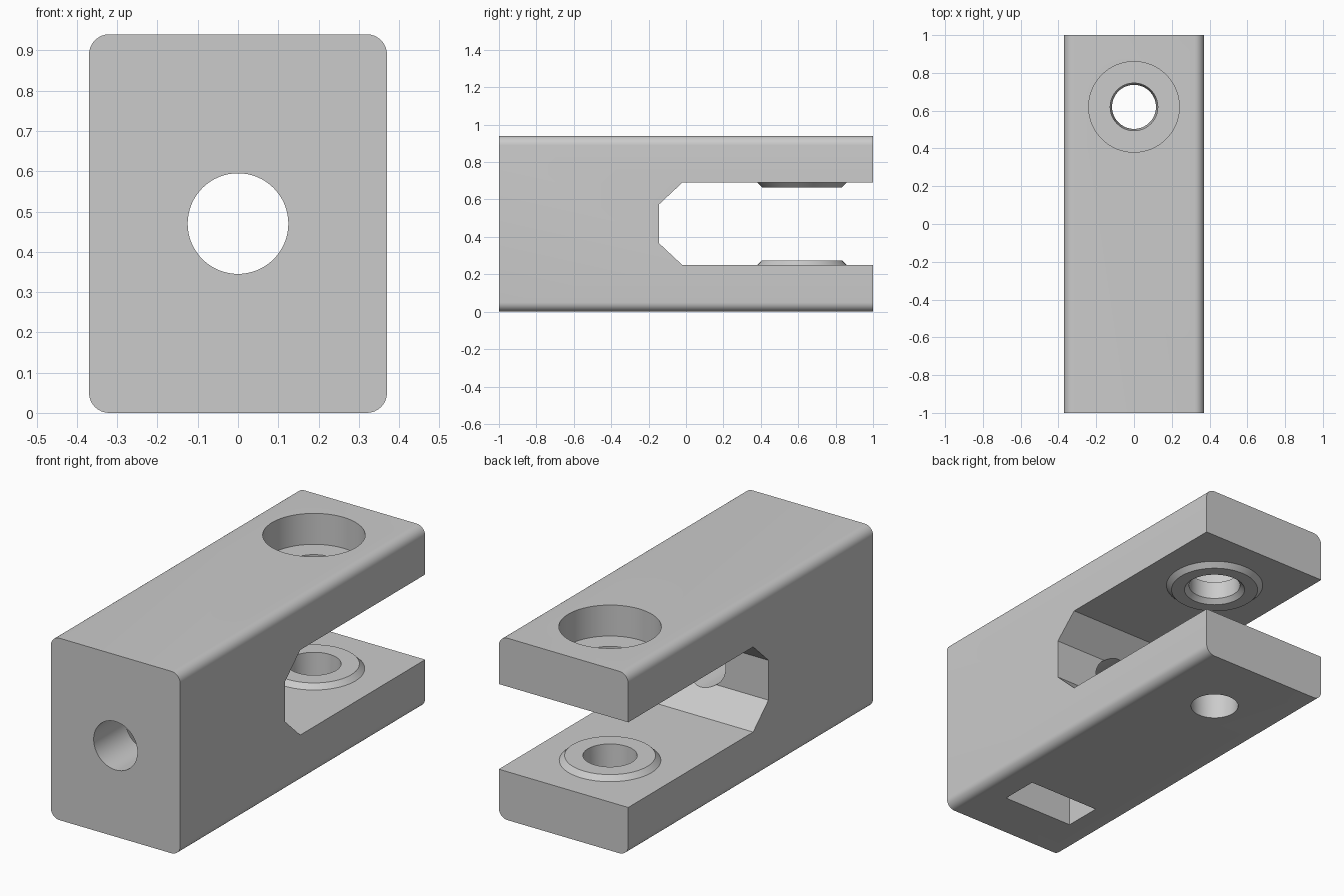
import bpy
import bmesh
import math
from mathutils import Matrix, Vector

cube = bpy.data.objects.get("Cube")
if cube:
    bpy.data.objects.remove(cube, do_unlink=True)

# One plain grey material
grey = bpy.data.materials.new("plain grey")
grey.use_nodes = True
colour = (0.6, 0.6, 0.6, 1)
grey.diffuse_color = colour
grey.node_tree.nodes["Principled BSDF"].inputs["Base Color"].default_value = colour

MID = 0.47       # height of the bore axis
PIN_Y = 0.62     # position of the clamp bolt along the arms


def finish(name, bm):
    bmesh.ops.recalc_face_normals(bm, faces=bm.faces)
    mesh = bpy.data.meshes.new(name)
    bm.to_mesh(mesh)
    bm.free()
    obj = bpy.data.objects.new(name, mesh)
    bpy.context.collection.objects.link(obj)
    mesh.materials.append(grey)
    return obj


def prism(name, points, direction):
    """Extrude a closed outline along a direction."""
    bm = bmesh.new()
    face = bm.faces.new([bm.verts.new(p) for p in points])
    new = bmesh.ops.extrude_face_region(bm, geom=[face])["geom"]
    verts = [v for v in new if isinstance(v, bmesh.types.BMVert)]
    bmesh.ops.translate(bm, verts=verts, vec=Vector(direction))
    return finish(name, bm)


def cone(name, r_low, r_high, z_low, z_high):
    """Vertical round part on the bolt axis."""
    bm = bmesh.new()
    bmesh.ops.create_cone(bm, cap_ends=True, segments=64, radius1=r_low, radius2=r_high,
                          depth=z_high - z_low,
                          matrix=Matrix.Translation((0, PIN_Y, (z_low + z_high) / 2)))
    return finish(name, bm)


def combine(body, tool, operation):
    mod = body.modifiers.new(tool.name, 'BOOLEAN')
    mod.operation = operation
    mod.solver = 'EXACT'
    mod.object = tool
    bpy.context.view_layer.objects.active = body
    bpy.ops.object.modifier_apply(modifier=mod.name)
    bpy.data.objects.remove(tool, do_unlink=True)


# Block with rounded long edges
R = 0.05
outline = []
for i, (sx, sz) in enumerate([(1, 1), (-1, 1), (-1, -1), (1, -1)]):
    for k in range(9):
        a = math.radians(90 * i + 90 * k / 8)
        outline.append((sx * (0.37 - R) + R * math.cos(a), -1,
                        MID + sz * (MID - R) + R * math.sin(a)))
body = prism("clevis_block", outline, (0, 2, 0))

# Open slot with chamfered inner corners
half = [(1.2, 0.22), (-0.02, 0.22), (-0.145, 0.103)]
slot = half + [(y, -z) for y, z in reversed(half)]
combine(body, prism("slot", [(-0.6, y, MID + z) for y, z in slot], (1.2, 0, 0)), 'DIFFERENCE')

# Facing bosses inside the slot
combine(body, cone("lower_boss", 0.243, 0.213, 0.245, 0.275), 'UNION')
combine(body, cone("upper_boss", 0.213, 0.243, 0.665, 0.695), 'UNION')

# Bolt holes: tapered below, chamfered and counterbored above
combine(body, cone("lower_hole", 0.116, 0.128, -0.01, 0.3), 'DIFFERENCE')
combine(body, cone("upper_hole", 0.126, 0.126, 0.6, 0.85), 'DIFFERENCE')
combine(body, cone("upper_chamfer", 0.159, 0.126, 0.655, 0.688), 'DIFFERENCE')
combine(body, cone("counterbore", 0.24, 0.24, 0.78, 1.0), 'DIFFERENCE')

# Bore from the front face into the slot
bore = [(0.125 * math.cos(math.tau * k / 64), -1.1, MID + 0.125 * math.sin(math.tau * k / 64))
        for k in range(64)]
combine(body, prism("bore", bore, (0, 1.2, 0)), 'DIFFERENCE')

# Nut pocket opening underneath, with a pointed roof
W = 0.205
roof = W / math.sqrt(3)
pocket = [(-W, -0.1), (W, -0.1), (W, MID + roof), (0, MID + 2 * roof), (-W, MID + roof)]
combine(body, prism("nut_pocket", [(x, -0.74, z) for x, z in pocket], (0, 0.2, 0)), 'DIFFERENCE')

# Smooth rounds, crisp edges
bpy.ops.object.select_all(action='DESELECT')
body.select_set(True)
bpy.context.view_layer.objects.active = body
bpy.ops.object.shade_smooth_by_angle(angle=math.radians(25))
